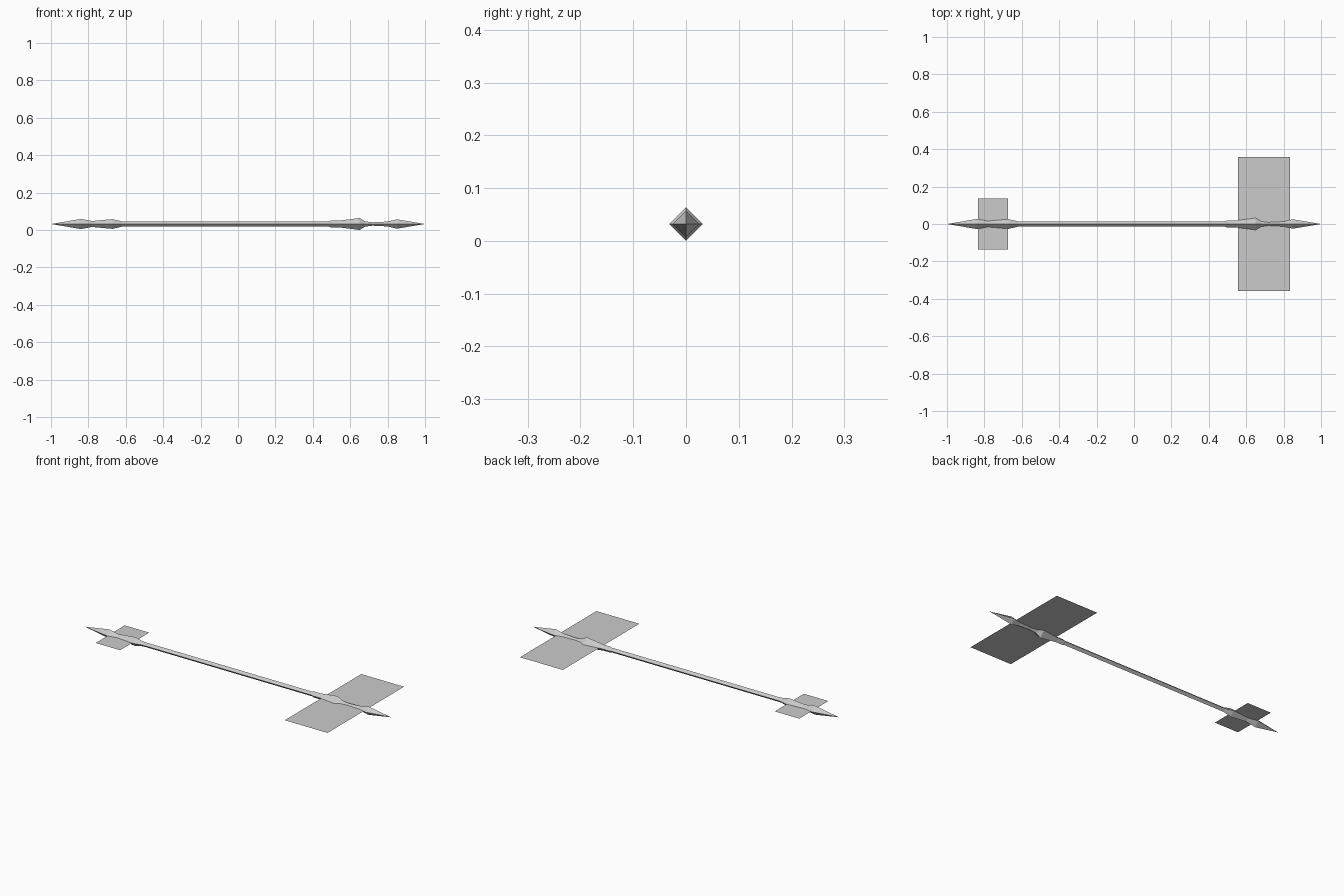
import bpy
import bmesh
from math import cos, sin, pi

if "Cube" in bpy.data.objects:
    bpy.data.objects.remove(bpy.data.objects["Cube"], do_unlink=True)

AXIS_Z = 0.032

# Single plain grey
grey = bpy.data.materials.new("light_grey")
grey.use_nodes = True
colour = (0.6, 0.6, 0.6, 1)
grey.diffuse_color = colour
grey.node_tree.nodes["Principled BSDF"].inputs["Base Color"].default_value = colour


def add_object(name, bm):
    mesh = bpy.data.meshes.new(name)
    bm.to_mesh(mesh)
    bm.free()
    mesh.materials.append(grey)
    obj = bpy.data.objects.new(name, mesh)
    obj.location.z = AXIS_Z
    bpy.context.collection.objects.link(obj)


def spindle(name, profile):
    """Four-sided diamond body along x from (x, radius) points."""
    bm = bmesh.new()
    rings = []
    for x, r in profile:
        angles = [i * pi / 2 for i in range(4)] if r else [0]
        rings.append([bm.verts.new((x, r * cos(a), r * sin(a))) for a in angles])
    for a, b in zip(rings, rings[1:]):
        for i in range(4):
            j = (i + 1) % 4
            corners = [a[i % len(a)], a[j % len(a)], b[j % len(b)], b[i % len(b)]]
            bm.faces.new(list(dict.fromkeys(corners)))
    bmesh.ops.recalc_face_normals(bm, faces=bm.faces)
    add_object(name, bm)


def flat_panel(name, x0, x1, half_width):
    bm = bmesh.new()
    corners = [(x0, -half_width), (x1, -half_width), (x1, half_width), (x0, half_width)]
    bm.faces.new([bm.verts.new((x, y, 0)) for x, y in corners])
    add_object(name, bm)


# Shaft with pointed, swollen ends
spindle("shaft", [
    (-1, 0), (-0.84, 0.027), (-0.78, 0.016), (-0.67, 0.026), (-0.62, 0.014),
    (0.485, 0.014), (0.495, 0.018), (0.54, 0.018), (0.65, 0.032), (0.68, 0.014),
    (0.72, 0.009), (0.8, 0.013), (0.85, 0.025), (1, 0),
])

# Blade panels lying flat through the axis
flat_panel("small_end_panel", -0.835, -0.675, 0.136)
flat_panel("large_end_panel", 0.555, 0.835, 0.357)
